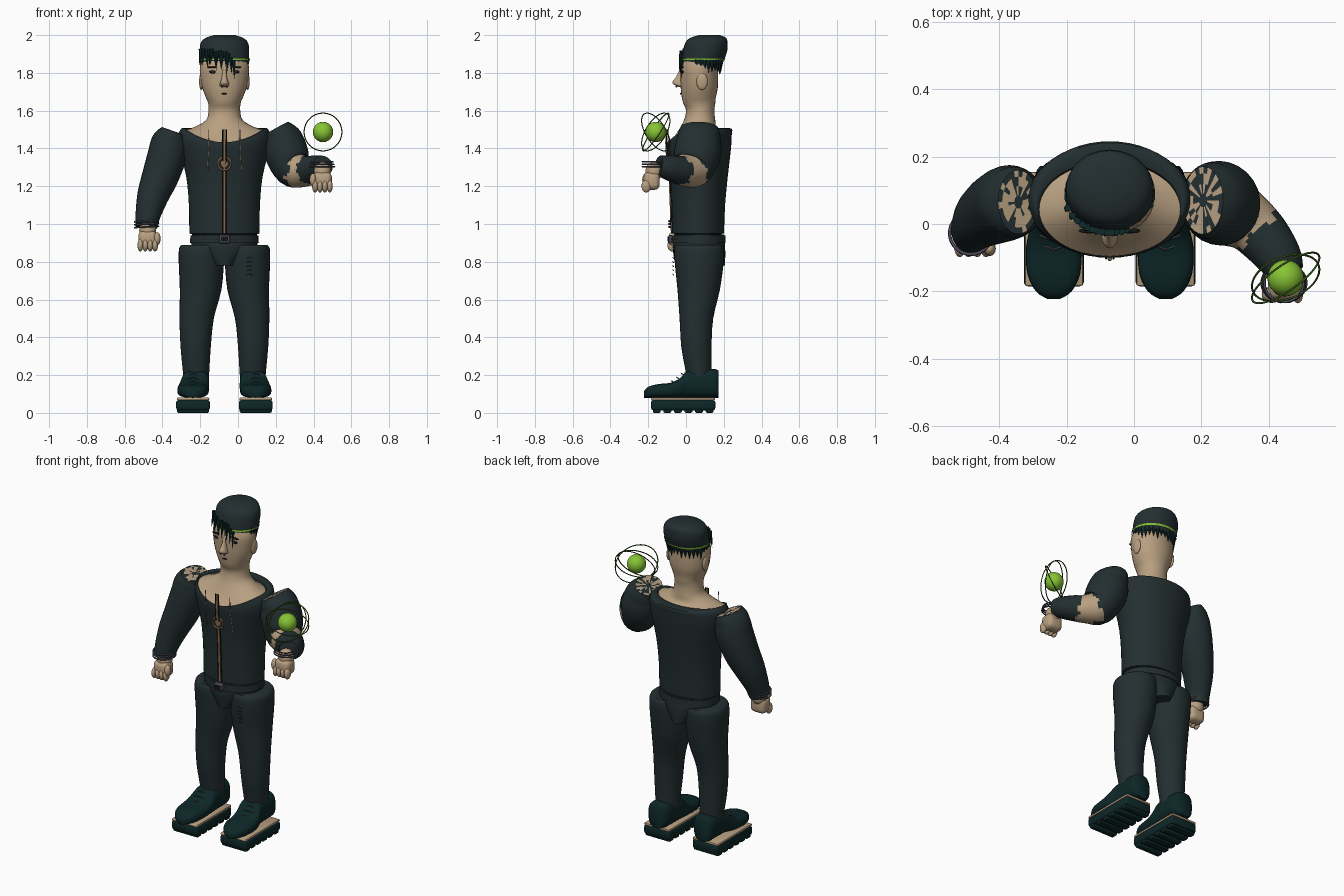
import bpy, bmesh, math, random
from mathutils import Vector, Matrix

random.seed(4)
CX = -0.072  # body centre line
cube = bpy.data.objects.get("Cube")
if cube:
    bpy.data.objects.remove(cube, do_unlink=True)


def material(name, *rgb):
    m = bpy.data.materials.new(name)
    m.use_nodes = True
    m.diffuse_color = (*rgb, 1)
    m.node_tree.nodes["Principled BSDF"].inputs["Base Color"].default_value = (*rgb, 1)
    return m


SKIN = material("skin", .48, .35, .22)
CLOTH = material("dark_cloth", .017, .028, .03)
TEAL = material("deep_teal", .004, .02, .021)
LIME = material("lime", .24, .55, .035)
OLIVE = material("ring_green", .05, .11, .015)
METAL = material("grey_metal", .07, .07, .1)
BRONZE = material("bronze", .27, .15, .08)
BLACK = material("black", .008, .008, .009)


def finish(name, bm, *mats, angle=45):
    bmesh.ops.recalc_face_normals(bm, faces=bm.faces)
    me = bpy.data.meshes.new(name)
    bm.to_mesh(me)
    bm.free()
    ob = bpy.data.objects.new(name, me)
    bpy.context.collection.objects.link(ob)
    for m in mats:
        me.materials.append(m)
    bpy.ops.object.select_all(action='DESELECT')
    ob.select_set(True)
    bpy.context.view_layer.objects.active = ob
    bpy.ops.object.shade_smooth_by_angle(angle=math.radians(angle))
    return ob


def smooth(rows, n=3):
    """Catmull-Rom resampling of tuples."""
    out = []
    for i in range(len(rows) - 1):
        p = [rows[max(i - 1, 0)], rows[i], rows[i + 1], rows[min(i + 2, len(rows) - 1)]]
        for k in range(n):
            t = k / n
            out.append(tuple(.5 * (2 * b + (c - a) * t + (2 * a - 5 * b + 4 * c - d) * t * t
                                   + (3 * b - a - 3 * c + d) * t ** 3) for a, b, c, d in zip(*p)))
    return out + [rows[-1]]


def skin_rings(name, rings, *mats, rule=None, caps=True, angle=45):
    bm = bmesh.new()
    vs = [[bm.verts.new(p) for p in r] for r in rings]
    n = len(vs[0])
    for i in range(len(vs) - 1):
        for j in range(n):
            k = (j + 1) % n
            f = bm.faces.new((vs[i][j], vs[i][k], vs[i + 1][k], vs[i + 1][j]))
            if rule:
                f.material_index = rule(i, j)
    if caps:
        bm.faces.new(vs[0])
        bm.faces.new(vs[-1])
    return finish(name, bm, *mats, angle=angle)


def loft(name, rows, mat, x=CX, n=32, fine=True, **kw):
    """Rows: z, x offset, y, x radius, y radius, dip of the front."""
    rings = []
    for z, ox, y, rx, ry, dip in (smooth(rows) if fine else rows):
        a = [2 * math.pi * j / n for j in range(n)]
        rings.append([(x + ox + rx * math.cos(t), y + ry * math.sin(t),
                       z - dip * max(0, -math.sin(t)) ** 2) for t in a])
    return skin_rings(name, rings, mat, **kw)


def sleeve(name, rows, bare, n=28):
    """Tube along rows of x, y, z, radius; bare = ring range showing skin."""
    rows = smooth(rows, 5)
    pts = [Vector(r[:3]) for r in rows]
    rings, u = [], Vector((0, 1, 0))
    for i, p in enumerate(pts):
        t = (pts[min(i + 1, len(pts) - 1)] - pts[max(i - 1, 0)]).normalized()
        u = (u - t * u.dot(t)).normalized()
        v = t.cross(u)
        stretch = 1.08 + .4 * max(0, 1 - i / 5)
        ring = [p + rows[i][3] * (u * stretch * math.cos(a) + v * math.sin(a))
                for a in (2 * math.pi * j / n for j in range(n))]
        if i == 0:
            rings += [[p + (q - p) * s for q in ring] for s in (.2, .5, .8)]
        rings.append(ring)
    jag = [random.choice((-1, 0, 0, 1)) for _ in range(n)]

    def torn(i, j):
        if i < 3:
            return int(random.random() < .5)
        return int(bare[0] + jag[j] <= i < bare[1] + jag[-j])
    return skin_rings(name, rings, CLOTH, SKIN, rule=torn)


def blob(name, loc, radii, mat, seg=24):
    bm = bmesh.new()
    bmesh.ops.create_uvsphere(bm, u_segments=seg, v_segments=seg // 2, radius=1)
    bmesh.ops.transform(bm, matrix=Matrix.LocRotScale(Vector(loc), None, Vector(radii)), verts=bm.verts)
    return finish(name, bm, mat, angle=80)


def box(name, loc, size, mat, bevel=0, seg=2):
    bm = bmesh.new()
    bmesh.ops.create_cube(bm, size=1)
    bmesh.ops.transform(bm, matrix=Matrix.LocRotScale(Vector(loc), None, Vector(size)), verts=bm.verts)
    if bevel:
        bmesh.ops.bevel(bm, geom=bm.edges[:], offset=bevel, segments=seg, affect='EDGES', profile=.5)
    return finish(name, bm, mat)


def wire(name, pts, r, mat, closed=False):
    cu = bpy.data.curves.new(name, 'CURVE')
    cu.dimensions, cu.bevel_depth, cu.bevel_resolution = '3D', r, 1
    sp = cu.splines.new('POLY')
    sp.points.add(len(pts) - 1)
    for q, p in zip(sp.points, pts):
        q.co = (*p, 1)
    sp.use_cyclic_u = closed
    cu.materials.append(mat)
    ob = bpy.data.objects.new(name, cu)
    bpy.context.collection.objects.link(ob)


def hoop(name, c, rx, ry, r, mat, lift=(0, 0), upright=False, n=48):
    pts = []
    for k in range(n):
        a, b = math.cos(2 * math.pi * k / n), math.sin(2 * math.pi * k / n)
        off = lift[0] * a + lift[1] * b
        d = (rx * a, off, ry * b) if upright else (rx * a, ry * b, off)
        pts.append(Vector(c) + Vector(d))
    wire(name, pts, r, mat, True)


def spike(name, base, tip, r, mat):
    base, tip = Vector(base), Vector(tip)
    bm = bmesh.new()
    bmesh.ops.create_cone(bm, cap_ends=True, segments=6, radius1=r, radius2=0, depth=(tip - base).length)
    q = (tip - base).to_track_quat('Z', 'Y')
    bmesh.ops.transform(bm, matrix=Matrix.LocRotScale((base + tip) / 2, q, None), verts=bm.verts)
    finish(name, bm, mat)


# Head, neck and bare shoulders
loft("head_and_neck", [(1.495, 0, .045, .213, .141, .072), (1.515, 0, .05, .155, .11, .05),
     (1.55, 0, .07, .097, .085, .01), (1.6, 0, .075, .084, .075, 0), (1.64, 0, .07, .086, .085, 0),
     (1.67, 0, .068, .098, .09, 0), (1.72, 0, .07, .117, .098, 0), (1.78, 0, .07, .128, .1, 0),
     (1.83, 0, .07, .13, .1, 0), (1.87, 0, .08, .12, .1, 0)], SKIN)
loft("nose", [(1.825, 0, -.02, .01, .01, 0), (1.78, 0, -.03, .013, .022, 0), (1.75, 0, -.04, .022, .032, 0),
     (1.735, 0, -.03, .025, .03, 0), (1.725, 0, -.02, .015, .015, 0)], SKIN, n=16)
blob("mouth", (CX, -.027, 1.69), (.015, .006, .004), BLACK, 12)
for s, side in ((1, "left"), (-1, "right")):
    blob(side + "_eye", (CX + s * .06, -.019, 1.805), (.021, .007, .008), BLACK, 12)
    blob(side + "_iris", (CX + s * .06, -.024, 1.804), (.007, .004, .005), METAL, 10)
    blob(side + "_eyebrow", (CX + s * .062, -.02, 1.83), (.03, .008, .005), BLACK, 12)
    blob(side + "_nostril", (CX + s * .013, -.05, 1.727), (.005, .006, .004), BLACK, 8)
    blob(side + "_ear", (CX + s * .122, .085, 1.755), (.012, .03, .045), SKIN)

# Cap with its band, and hair
loft("cap", [(1.845, 0, .085, .126, .106, 0), (1.87, 0, .09, .13, .112, 0), (1.92, 0, .102, .131, .117, 0),
     (1.96, 0, .108, .125, .111, 0), (1.985, 0, .117, .1, .096, 0), (2.0, 0, .125, .055, .055, 0)], CLOTH)
loft("cap_band", [(1.867, 0, .09, .134, .116, 0), (1.877, 0, .092, .135, .117, 0)], LIME, fine=False, caps=False)
for k in range(13):
    x = -.125 + k * .0145
    y = .095 - .12 * math.sqrt(1 - (x / .136) ** 2)
    top = Vector((CX + x, y, 1.93 - max(0, x) * .9 - random.random() * .02))
    spike("fringe_lock", top, top + Vector((random.uniform(-.01, .015), -.012, -.08 - random.random() * .03)),
          .011, TEAL)
for k in range(19):
    a = math.radians(-15 + k * 210 / 18)
    top = Vector((CX + .12 * math.cos(a), .085 + .1 * math.sin(a), 1.87))
    spike("back_lock", top, top + Vector((0, 0, -.055 - random.random() * .035)), .016, TEAL)

# Torso with open neckline and front fastening
loft("shirt", [(.95, 0, .065, .186, .136, 0), (1.1, 0, .066, .188, .141, 0), (1.25, 0, .069, .202, .152, 0),
     (1.4, 0, .07, .238, .168, .02), (1.47, 0, .071, .243, .171, .055), (1.505, 0, .071, .228, .17, .075),
     (1.505, 0, .045, .212, .143, .075), (1.48, 0, .045, .208, .14, .075)], CLOTH, n=48, caps=False)
loft("shirt_hem", [(.95, 0, .065, .184, .134, 0), (.945, 0, .065, .17, .12, 0)], CLOTH, fine=False)
seam = [(-.074, .95), (-.08, 1.1), (-.086, 1.25), (-.102, 1.38), (-.104, 1.43), (-.102, 1.5)]
wire("zip", [(CX, y, z) for y, z in seam], .007, BRONZE)
for s in (-1, 1):
    wire("zip_edge", [(CX + s * .011, y + .001, z) for y, z in seam], .003, BLACK)
    wire("neck_cord", [(CX + s * .083, -.096, 1.5), (CX + s * .083, -.092, 1.42), (CX + s * .09, -.075, 1.28)],
         .002, BRONZE)
hoop("medallion_rim", (CX, -.094, 1.32), .034, .034, .005, BRONZE, upright=True)
blob("medallion", (CX, -.094, 1.32), (.02, .005, .024), BRONZE, 16)

# Belt, pelvis and legs
loft("pelvis", [(.945, 0, .068, .172, .132, 0), (.89, 0, .068, .175, .138, 0), (.85, 0, .07, .14, .138, 0),
     (.78, 0, .075, .065, .132, 0)], CLOTH)
loft("belt", [(.94, 0, .066, .18, .142, 0), (.9, 0, .066, .182, .144, 0)], CLOTH, fine=False)
box("buckle", (CX, -.083, .92), (.058, .02, .044), METAL, .006)
box("buckle_inset", (CX, -.093, .92), (.038, .008, .026), BLACK)
for s in (-1, 1):
    for k in range(4):
        x = .045 + k * .022
        blob("belt_stud", (CX + s * x, .066 - .145 * math.sqrt(1 - (x / .182) ** 2), .92), (.005, .005, .003), BRONZE, 8)
for k in range(5):
    z = .73 + k * .022
    wire("pocket_chain", [(.045, -.066, z), (.06, -.07, z + .006), (.075, -.067, z)], .0025, METAL)
for s, side in ((1, "left"), (-1, "right")):
    rows = [(.17, .15, .068, .066, .066, 0), (.22, .15, .066, .07, .068, 0), (.35, .152, .055, .08, .08, 0),
            (.5, .147, .055, .091, .089, 0), (.65, .126, .067, .11, .112, 0), (.8, .122, .07, .12, .13, 0),
            (.87, .12, .07, .12, .132, 0), (.89, .117, .07, .108, .122, 0)]
    loft(side + "_leg", [(r[0], s * r[1], *r[2:]) for r in rows], CLOTH)

    # Shoe: upper lofted from toe to heel, welt, sole and treads
    x = CX + s * .166
    rings = []
    for y, w, top, inward in smooth([(-.222, .02, .115, 0), (-.2, .053, .138, 0), (-.15, .078, .152, 0),
                                     (-.08, .083, .16, 0), (-.03, .08, .185, .005), (.01, .073, .225, .012),
                                     (.09, .07, .232, .014), (.15, .066, .232, .012), (.172, .05, .225, .01)]):
        ring = []
        for k in range(24):
            c, d = math.cos(k * math.pi / 12), math.sin(k * math.pi / 12)
            ring.append((x - s * inward + w * math.copysign(abs(c) ** .7, c), y,
                         (top + .08) / 2 + (top - .08) / 2 * math.copysign(abs(d) ** .7, d)))
        rings.append(ring)
    skin_rings(side + "_shoe", rings, TEAL, angle=60)
    box(side + "_welt", (x, -.015, .074), (.172, .338, .014), SKIN, .005)
    box(side + "_sole", (x, -.015, .041), (.178, .34, .055), TEAL, .012)
    for k in range(6):
        box(side + "_tread", (x, -.155 + k * .056, .014), (.17, .042, .028), TEAL, .008)
    for k in range(3):
        z, y = .165 + k * .02, -.07 + k * .026
        wire(side + "_lace", [(x - .045, y + .012, z - .008), (x, y - .006, z + .004), (x + .045, y + .012, z - .008)],
             .003, METAL)

# Sleeves: one hanging, one bent forward with a torn elbow
sleeve("right_sleeve", [(-.343, .065, 1.492, .064), (-.36, .065, 1.44, .096), (-.376, .062, 1.36, .103),
       (-.412, .045, 1.25, .097), (-.45, .02, 1.15, .084), (-.476, -.01, 1.05, .067), (-.484, -.025, .985, .058)],
       (99, 99))
sleeve("left_sleeve", [(.205, .07, 1.508, .068), (.235, .068, 1.45, .105), (.258, .06, 1.37, .115),
       (.29, .035, 1.295, .1), (.345, 0, 1.28, .082), (.39, -.045, 1.287, .074), (.43, -.1, 1.3, .064),
       (.45, -.145, 1.31, .052)], (20, 26))


# Fists with fingers, thumb and wrist bangles
def fist(side, x, y, z, s):
    box(side + "_palm", (x, y, z), (.1, .085, .095), SKIN, .028, 4)
    blob(side + "_wrist", (x, y + .012, z + .05), (.045, .045, .05), SKIN)
    for k in range(4):
        blob(side + "_finger", (x + s * (.039 - k * .026), y - .028, z - .028), (.016, .026, .034), SKIN, 14)
    blob(side + "_thumb", (x - s * .05, y - .028, z + .006), (.018, .022, .035), SKIN, 16)


fist("right", -.478, -.045, .916, -1)
fist("left", .447, -.182, 1.228, 1)
for k in range(3):
    hoop("right_bangle", (-.484, -.027, .985 + k * .015), .063, .063, .005, METAL, (.004, 0))
    hoop("left_bangle", (.445, -.175, 1.303 + k * .013), .066 - k * .004, .056, .004, METAL)

# Floating orb and its orbit rings
ORB = (.45, -.16, 1.487)
blob("orb", ORB, (.054, .054, .054), LIME, 32)
hoop("orbit_ring", ORB, .1, .1, .003, OLIVE, (.06, .045), True, 64)
hoop("orbit_ring", ORB, .1, .1, .003, OLIVE, (.06, -.045), True, 64)
hoop("orbit_ring", ORB, .1, .1, .003, OLIVE, (.025, .065), True, 64)
